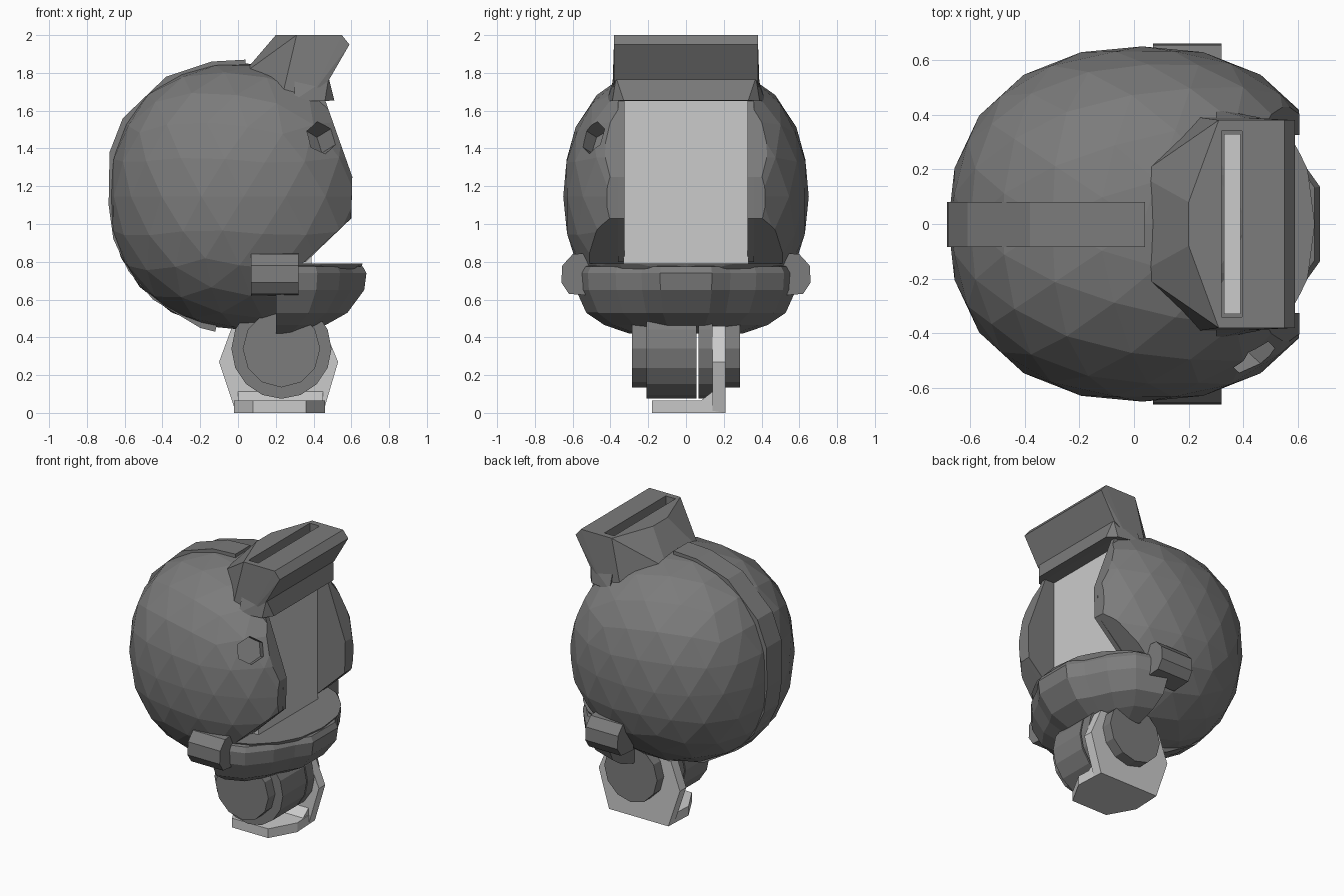
import bpy, bmesh, math
from mathutils import Vector, Matrix

if "Cube" in bpy.data.objects:
    bpy.data.objects.remove(bpy.data.objects["Cube"])


def material(name, v):
    m = bpy.data.materials.new(name)
    m.diffuse_color = (v, v, v, 1)
    m.use_nodes = True
    m.node_tree.nodes["Principled BSDF"].inputs["Base Color"].default_value = m.diffuse_color
    return m


DARK = material("dark_grey", 0.2)
LIGHT = material("light_grey", 0.6)


def finish(name, bm, mat=DARK):
    bmesh.ops.recalc_face_normals(bm, faces=bm.faces[:])
    me = bpy.data.meshes.new(name)
    bm.to_mesh(me)
    bm.free()
    ob = bpy.data.objects.new(name, me)
    bpy.context.collection.objects.link(ob)
    me.materials.append(mat)
    return ob


def prism(name, pts, a, b, axis="y", mat=DARK):
    """Extrude a 2D outline from a to b along an axis."""
    place = {"x": lambda p, t: (t, p[0], p[1]),
             "y": lambda p, t: (p[0], t, p[1]),
             "z": lambda p, t: (p[0], p[1], t)}[axis]
    bm = bmesh.new()
    lo = [bm.verts.new(place(p, a)) for p in pts]
    hi = [bm.verts.new(place(p, b)) for p in pts]
    bm.faces.new(lo)
    bm.faces.new(hi[::-1])
    n = len(pts)
    for i in range(n):
        j = (i + 1) % n
        bm.faces.new((lo[i], lo[j], hi[j], hi[i]))
    return finish(name, bm, mat)


def box(name, x, y, z, mat=DARK):
    return prism(name, [(x[0], z[0]), (x[1], z[0]), (x[1], z[1]), (x[0], z[1])], *y, mat=mat)


def hull(name, pts, mat=DARK):
    """Convex solid through points mirrored across y = 0."""
    bm = bmesh.new()
    for x, y, z in pts:
        for s in (-1, 1):
            bm.verts.new((x, s * y, z))
    bmesh.ops.convex_hull(bm, input=bm.verts[:])
    bmesh.ops.delete(bm, geom=[v for v in bm.verts if not v.link_faces], context="VERTS")
    bmesh.ops.dissolve_limit(bm, angle_limit=0.02, verts=bm.verts[:], edges=bm.edges[:])
    return finish(name, bm, mat)


def circle(cx, cz, r, n=16):
    return [(cx + r * math.cos(2 * math.pi * i / n), cz + r * math.sin(2 * math.pi * i / n))
            for i in range(n)]


def cut(ob, cutter):
    m = ob.modifiers.new("cut", "BOOLEAN")
    m.operation, m.solver, m.object = "DIFFERENCE", "EXACT", cutter
    bpy.context.view_layer.objects.active = ob
    bpy.ops.object.modifier_apply(modifier=m.name)
    bpy.data.objects.remove(cutter)


# Faceted, slightly boxy round shell, with a face opening, sloped cheek undersides and a flat front
bm = bmesh.new()
bmesh.ops.create_icosphere(bm, subdivisions=3, radius=1)
for v in bm.verts:
    p = 2.27 + 0.12 * v.co.z
    v.co *= sum(abs(c) ** p for c in v.co) ** (-1 / p)
bmesh.ops.transform(bm, verts=bm.verts[:],
                    matrix=Matrix.Translation((0.03, 0, 1.145)) @ Matrix.Diagonal((0.71, 0.65, 0.705, 1)))
shell = finish("round_shell", bm)
cut(shell, box("cutter", (0.385, 1), (-0.325, 0.325), (0.79, 1.66)))
cut(shell, prism("cutter", [(0.34, 0.79), (0.6, 1.03), (0.95, 1.35), (0.95, 0.79)], -0.9, 0.9))
cut(shell, prism("cutter", [(0.595, 0.9), (0.605, 1.25), (0.46, 1.66), (0.44, 1.9), (1, 1.9), (1, 0.9)],
                 -0.9, 0.9))

# Hexagonal recess on one cheek
bm = bmesh.new()
d = Vector((0.65, -0.62, 0.4)).normalized()
bmesh.ops.create_cone(bm, cap_ends=True, segments=6, radius1=0.09, radius2=0.09, depth=0.16,
                      matrix=Matrix.Translation((0.43, -0.48, 1.45)) @ d.to_track_quat("Z", "Y").to_matrix().to_4x4())
cut(shell, finish("cutter", bm))

# Raised band over the back
band = [(0.04, 1.87), (-0.14, 1.86), (-0.38, 1.78), (-0.61, 1.56), (-0.68, 1.38), (-0.685, 1.1),
        (-0.66, 0.92), (-0.58, 0.75), (-0.45, 0.6), (-0.2, 0.45), (-0.12, 0.43), (0.03, 1.14)]
prism("back_band", band, -0.085, 0.08)

# Light face panel that runs up into the hood slot
box("face_panel", (0.33, 0.39), (-0.33, 0.33), (0.77, 1.94), LIGHT)

# Frames at both sides of the panel, and ear blocks
cheek = [(0.2, 1.72), (0.44, 1.72), (0.46, 1.66), (0.605, 1.25), (0.6, 1.03), (0.36, 0.8), (0.2, 0.8)]
ear = [(0.48, 0.85), (0.6, 0.84), (0.655, 0.78), (0.66, 0.69), (0.62, 0.63), (0.48, 0.62)]
for s, side in ((-1, "right"), (1, "left")):
    prism("cheek_frame_" + side, cheek, s * 0.325, s * 0.36)
    prism("ear_block_" + side, [(s * y, z) for y, z in ear], 0.07, 0.32, "x")

# Hood with a slot in its top, and the brow below it
hood = hull("hood", [(0.2, 0.08, 2), (0.31, 0.38, 2), (0.55, 0.38, 2), (0.59, 0.38, 1.95),
                     (0.48, 0.38, 1.76), (0.4, 0.39, 1.7), (0.24, 0.39, 1.7), (0.02, 0.18, 1.79)])
cut(hood, box("cutter", (0.32, 0.395), (-0.34, 0.34), (1.75, 2.2)))
hull("brow", [(0.3, 0.38, 1.78), (0.48, 0.37, 1.775), (0.51, 0.33, 1.655), (0.46, 0.39, 1.65),
              (0.3, 0.42, 1.655)])

# Jaw: pointed lip outline stacked in rings (height, depth scale, width scale)
half = [(0.2, 0.6), (0.42, 0.53), (0.54, 0.38), (0.61, 0.24), (0.68, 0.14)]
outline = half + [(x, -y) for x, y in reversed(half)]
rings = [(0.42, 0.34, 0.5), (0.465, 0.55, 0.72), (0.53, 0.79, 0.88), (0.65, 0.975, 0.97),
         (0.74, 1, 0.98), (0.775, 0.96, 0.95), (0.79, 0.7, 0.85)]
bm = bmesh.new()
loops = [[bm.verts.new((0.2 + (x - 0.2) * sx, y * sy, z)) for x, y in outline] for z, sx, sy in rings]
n = len(outline)
for a, b in zip(loops, loops[1:]):
    for i in range(n):
        j = (i + 1) % n
        bm.faces.new((a[i], a[j], b[j], b[i]))
bm.faces.new(loops[0])
bm.faces.new(loops[-1])
finish("jaw", bm)

# Neck joint: main barrel and end caps
prism("neck_barrel_front", circle(0.23, 0.34, 0.265), -0.21, 0.055)
prism("neck_barrel_back", circle(0.23, 0.34, 0.265), 0.065, 0.14)
for s, side in ((-1, "front"), (1, "back")):
    prism("neck_cap_" + side, circle(0.23, 0.34, 0.205, 12), s * 0.2, s * 0.285)

# L-shaped bracket: upright plate, chamfer and foot
plate = [(-0.1, 0.27), (-0.01, 0), (0.45, 0), (0.53, 0.27), (0.45, 0.46), (-0.03, 0.46)]
prism("bracket_plate", plate, 0.14, 0.21, mat=LIGHT)
prism("bracket_chamfer", [(0.06, 0.05), (0.15, 0.05), (0.15, 0.12)], 0.0, 0.45, "x", LIGHT)
foot = [(-0.01, 0.21), (0.45, 0.21), (0.46, 0.0), (0.36, -0.18), (0.08, -0.18), (-0.02, 0.0)]
prism("bracket_foot", foot, 0, 0.065, "z", LIGHT)
